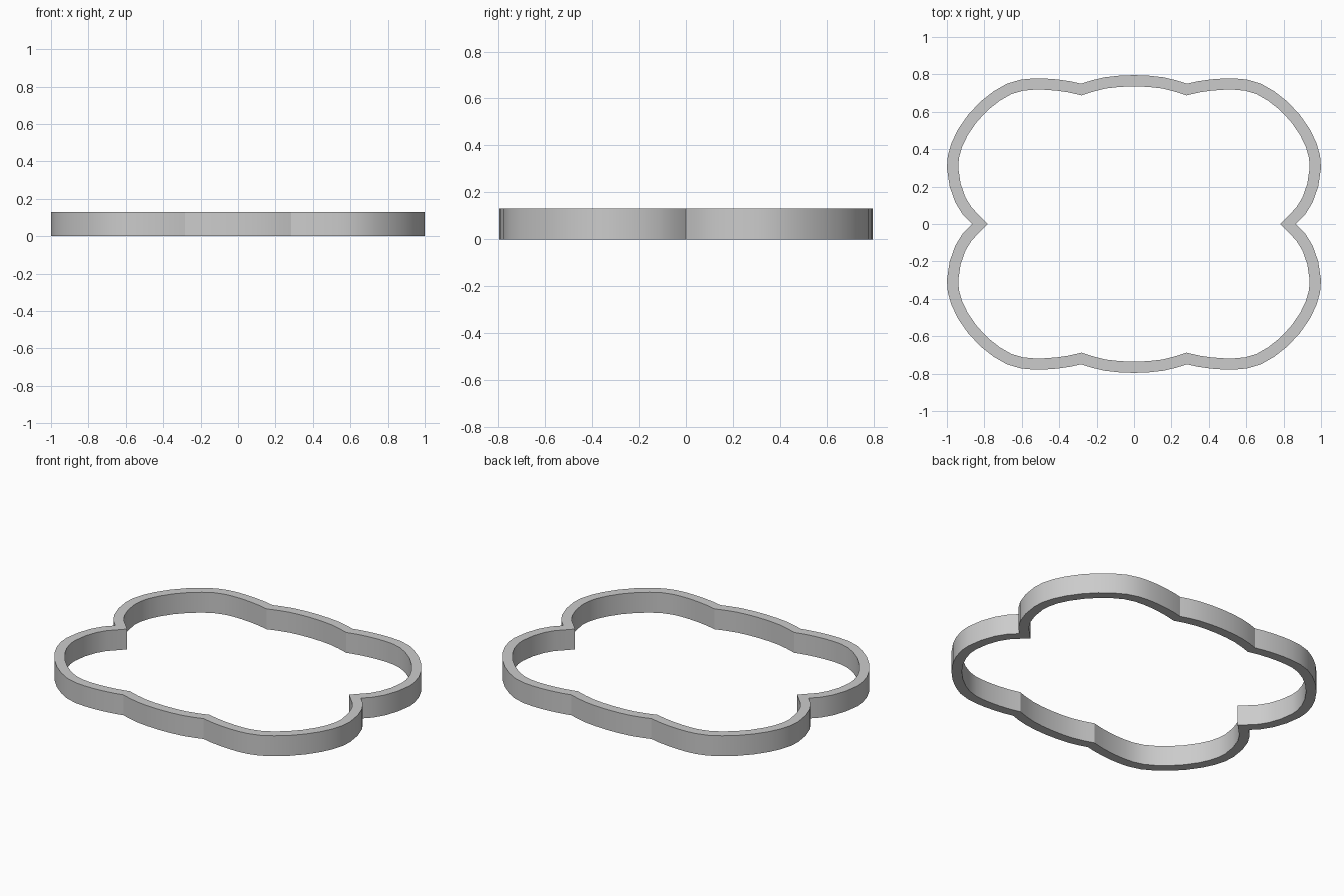
import bpy
import bmesh
from mathutils import Vector

HEIGHT = 0.13
WALL = 0.06

default_cube = bpy.data.objects.get("Cube")
if default_cube:
    bpy.data.objects.remove(default_cube, do_unlink=True)


def make_material(name, color):
    material = bpy.data.materials.new(name)
    material.use_nodes = True
    material.diffuse_color = color
    material.node_tree.nodes["Principled BSDF"].inputs["Base Color"].default_value = color
    return material


def mirrored_outline(quarter):
    """Complete a counter-clockwise loop from a quarter running from +x to +y."""
    right_to_left = quarter + [Vector((-p.x, p.y)) for p in reversed(quarter[:-1])]
    front = [Vector((p.x, -p.y)) for p in reversed(right_to_left[1:-1])]
    return right_to_left + front


def inset_outline(points, distance):
    """Offset a counter-clockwise loop inwards with mitred corners."""
    inner = []
    for i, point in enumerate(points):
        before = (point - points[i - 1]).normalized()
        after = (points[(i + 1) % len(points)] - point).normalized()
        normal_a = Vector((-before.y, before.x))
        normal_b = Vector((-after.y, after.x))
        mitre = (normal_a + normal_b).normalized()
        inner.append(point + mitre * distance / mitre.dot(normal_a))
    return inner


# Quarter of the outer wall: side notch, rounded corner lobe, small notch, middle lobe
quarter = [Vector(p) for p in (
    (0.866, 0), (0.915, 0.05), (0.955, 0.115), (0.985, 0.2), (1, 0.3),
    (0.995, 0.365), (0.975, 0.435), (0.94, 0.507), (0.886, 0.585),
    (0.82, 0.655), (0.75, 0.71), (0.68, 0.75), (0.605, 0.772),
    (0.54, 0.778), (0.48, 0.778), (0.41, 0.773), (0.34, 0.763),
    (0.283, 0.75), (0.23, 0.767), (0.16, 0.784), (0.08, 0.793), (0, 0.796),
)]
outer = mirrored_outline(quarter)
inner = inset_outline(outer, WALL)

# Sweep the rectangular wall section around the closed outline
bm = bmesh.new()
sections = []
for o, i in zip(outer, inner):
    corners = [(o, 0), (o, HEIGHT), (i, HEIGHT), (i, 0)]
    sections.append([bm.verts.new((p.x, p.y, z)) for p, z in corners])
for index, section in enumerate(sections):
    previous = sections[index - 1]
    for k in range(4):
        n = (k + 1) % 4
        bm.faces.new((previous[k], section[k], section[n], previous[n]))
bmesh.ops.recalc_face_normals(bm, faces=bm.faces)

mesh = bpy.data.meshes.new("scalloped_ring")
bm.to_mesh(mesh)
bm.free()
mesh.materials.append(make_material("light grey", (0.6, 0.6, 0.6, 1)))
ring = bpy.data.objects.new("scalloped_ring", mesh)
bpy.context.collection.objects.link(ring)

# Smooth curved walls, crisp rims and notches
bpy.ops.object.select_all(action="DESELECT")
ring.select_set(True)
bpy.context.view_layer.objects.active = ring
bpy.ops.object.shade_smooth_by_angle(angle=0.52)
